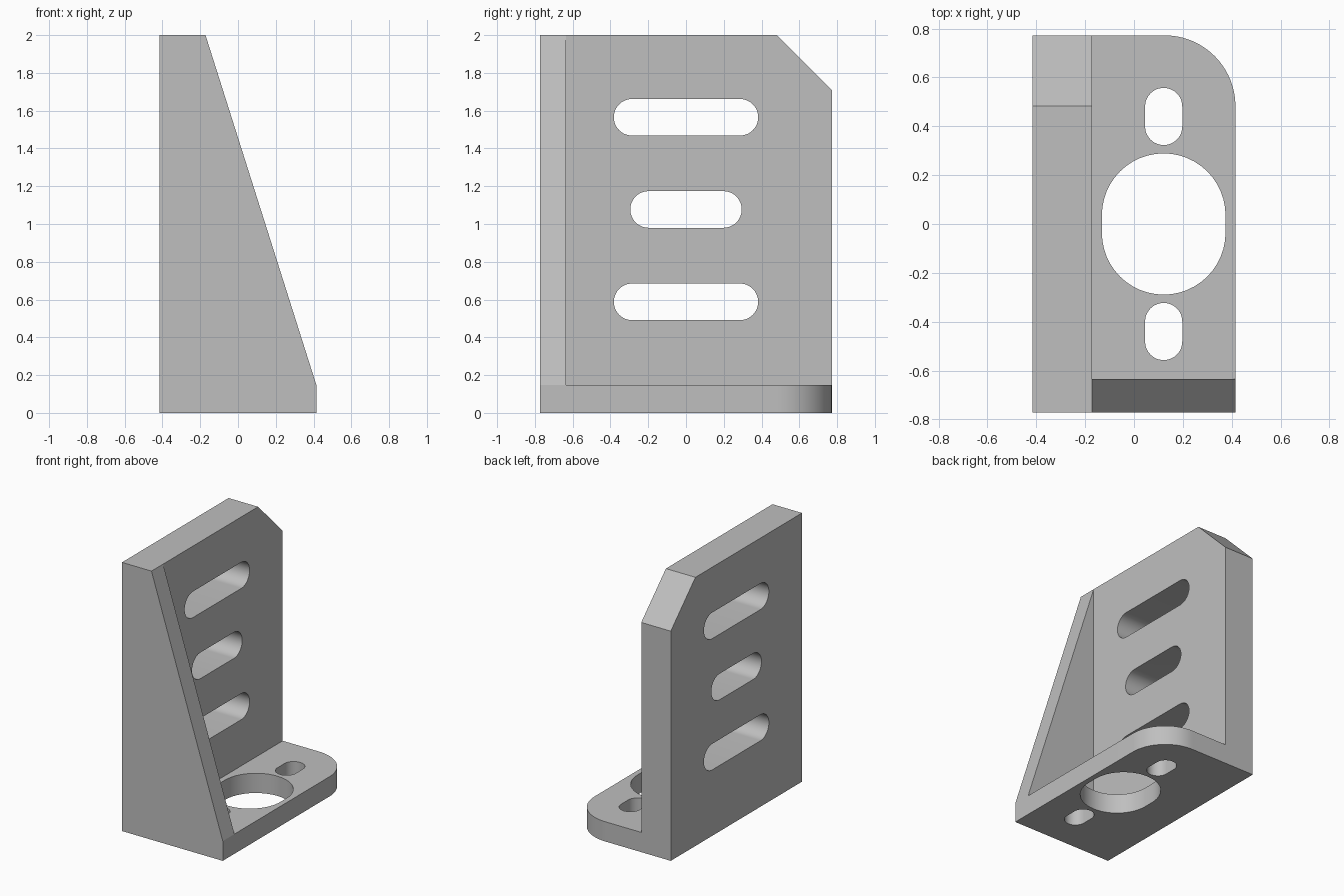
import bpy, bmesh
from math import pi, cos, sin
from mathutils import Vector

cube = bpy.data.objects.get("Cube")
if cube:
    bpy.data.objects.remove(cube, do_unlink=True)

GREY = (0.52, 0.52, 0.52, 1)
mat = bpy.data.materials.new("light grey")
mat.use_nodes = True
mat.diffuse_color = GREY
mat.node_tree.nodes["Principled BSDF"].inputs["Base Color"].default_value = GREY

# Overall sizes
X, Y, H = 0.415, 0.772, 2.0
WALL = -0.172       # inner face of the upright plate
BASE = 0.147        # base thickness
RIB = -0.635        # inner face of the side rib
CUT = 0.29          # corner chamfer and corner radius


def prism(name, points, axis, lo, hi):
    """Extrude a 2D outline along the given axis (0, 1 or 2) from lo to hi."""
    bm = bmesh.new()
    verts = []
    for a, b in points:
        co = [a, b]
        co.insert(axis, lo)
        verts.append(bm.verts.new(co))
    face = bm.faces.new(verts)
    new = bmesh.ops.extrude_face_region(bm, geom=[face])["geom"]
    shift = Vector((0, 0, 0))
    shift[axis] = hi - lo
    bmesh.ops.translate(bm, vec=shift, verts=[v for v in new if isinstance(v, bmesh.types.BMVert)])
    bmesh.ops.recalc_face_normals(bm, faces=bm.faces)
    mesh = bpy.data.meshes.new(name)
    bm.to_mesh(mesh)
    bm.free()
    mesh.materials.append(mat)
    obj = bpy.data.objects.new(name, mesh)
    bpy.context.collection.objects.link(obj)
    return obj


def arc(cx, cy, r, start, end, n=24):
    return [(cx + r * cos(start + (end - start) * i / n),
             cy + r * sin(start + (end - start) * i / n)) for i in range(n + 1)]


def slot(cx, cy, half_len, r, along_first):
    """Outline of a round-ended slot."""
    d = half_len - r
    if along_first:
        return arc(cx + d, cy, r, -pi / 2, pi / 2) + arc(cx - d, cy, r, pi / 2, 3 * pi / 2)
    return arc(cx, cy + d, r, 0, pi) + arc(cx, cy - d, r, pi, 2 * pi)


def combine(target, other, operation):
    mod = target.modifiers.new(operation.lower(), 'BOOLEAN')
    mod.operation = operation
    mod.solver = 'EXACT'
    mod.object = other
    bpy.context.view_layer.objects.active = target
    bpy.ops.object.modifier_apply(modifier=mod.name)
    bpy.data.objects.remove(other, do_unlink=True)


# Upright plate with a chamfered rear top corner
plate = prism("upright_plate",
              [(-Y, 0), (Y, 0), (Y, H - CUT), (Y - CUT, H), (-Y, H)], 0, -X, WALL)
for z, half in ((1.565, 0.382), (1.077, 0.295), (0.588, 0.382)):
    combine(plate, prism("slot_cutter", slot(0, z, half, 0.097, True), 0, -1, 1), 'DIFFERENCE')

# Base flange with a rounded rear corner, one large opening and two slots
base = prism("base_flange",
             [(WALL, -Y), (X, -Y)] + arc(X - CUT, Y - CUT, CUT, 0, pi / 2) + [(WALL, Y)],
             2, 0, BASE)
mid = (WALL + X) / 2
for y, half, r in ((0, 0.289, 0.253), (0.44, 0.117, 0.076), (-0.44, 0.117, 0.076)):
    combine(base, prism("hole_cutter", slot(mid, y, half, r, False), 2, -1, 1), 'DIFFERENCE')

# Triangular side rib
rib = prism("side_rib", [(WALL, BASE), (X, BASE), (WALL, H)], 1, -Y, RIB)

# Smooth the round walls, keep the corners sharp
for obj in (plate, base, rib):
    bpy.ops.object.select_all(action='DESELECT')
    obj.select_set(True)
    bpy.context.view_layer.objects.active = obj
    bpy.ops.object.shade_smooth_by_angle(angle=pi / 6)
